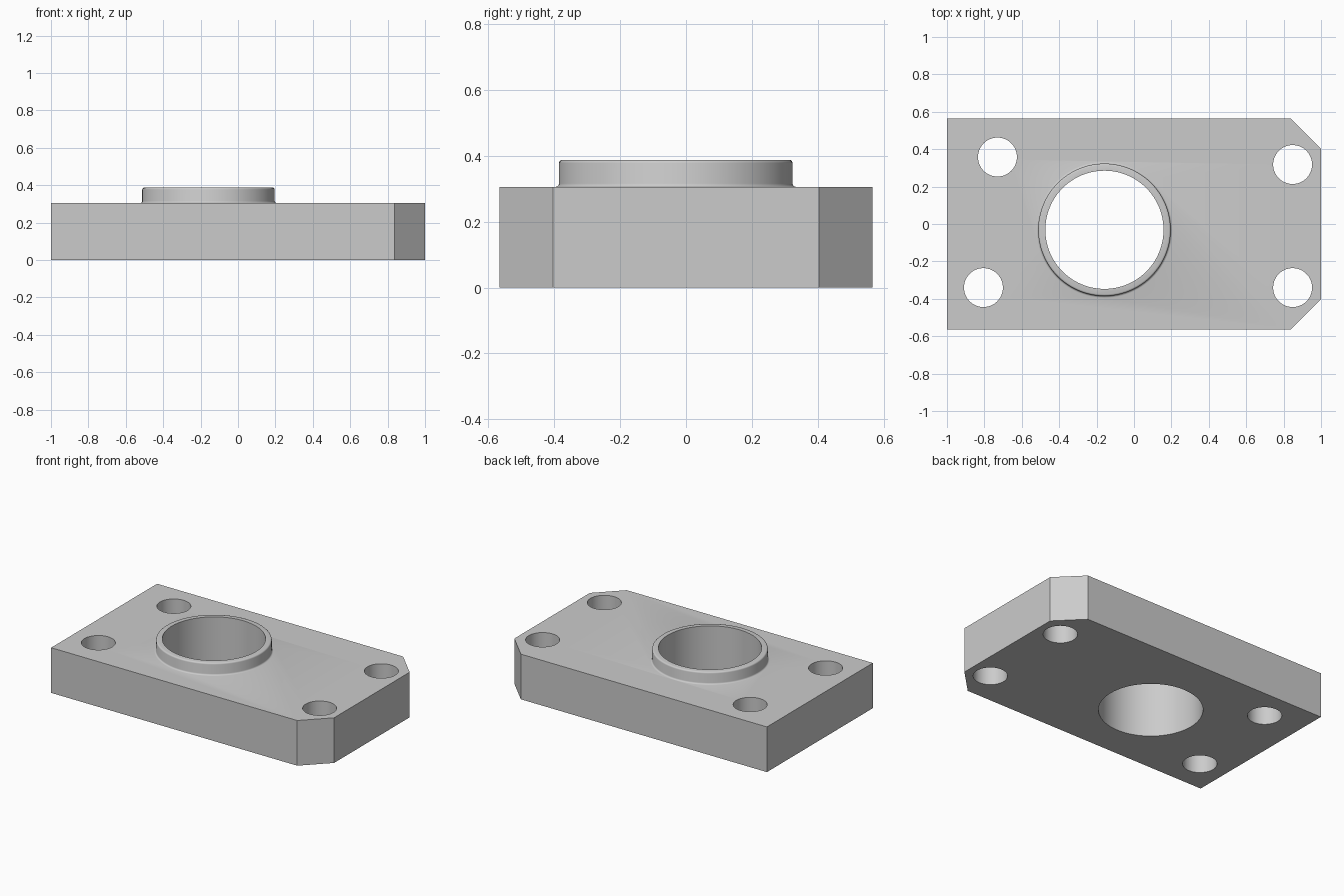
import bpy
import bmesh
from math import cos, sin, pi, radians

cube = bpy.data.objects.get("Cube")
if cube:
    bpy.data.objects.remove(cube, do_unlink=True)

LENGTH, DEPTH, THICK, TOP = 1.0, 0.565, 0.305, 0.387   # half length, half depth, heights
CORNER = 0.162
BORE = (-0.158, -0.031)
SEGMENTS = 96

grey = bpy.data.materials.new("grey metal")
grey.use_nodes = True
colour = (0.6, 0.6, 0.6, 1)
grey.diffuse_color = colour
grey.node_tree.nodes["Principled BSDF"].inputs["Base Color"].default_value = colour


def make_object(name, bm):
    bmesh.ops.recalc_face_normals(bm, faces=bm.faces)
    mesh = bpy.data.meshes.new(name)
    bm.to_mesh(mesh)
    bm.free()
    mesh.materials.append(grey)
    obj = bpy.data.objects.new(name, mesh)
    bpy.context.collection.objects.link(obj)
    return obj


def stack(name, rings):
    """Closed solid from a list of equal-length point rings, bottom to top."""
    bm = bmesh.new()
    loops = [[bm.verts.new(p) for p in ring] for ring in rings]
    n = len(loops[0])
    bm.faces.new(loops[0][::-1])
    bm.faces.new(loops[-1])
    for low, high in zip(loops, loops[1:]):
        for i in range(n):
            j = (i + 1) % n
            bm.faces.new((low[i], low[j], high[j], high[i]))
    return make_object(name, bm)


def turned(name, centre, profile, segments=SEGMENTS):
    """Round solid from (radius, height) pairs."""
    angles = [2 * pi * i / segments for i in range(segments)]
    return stack(name, [[(centre[0] + r * cos(a), centre[1] + r * sin(a), z)
                         for a in angles] for r, z in profile])


def combine(target, tool, operation):
    mod = target.modifiers.new(tool.name, "BOOLEAN")
    mod.operation = operation
    mod.solver = "EXACT"
    mod.object = tool
    bpy.ops.object.select_all(action="DESELECT")
    bpy.context.view_layer.objects.active = target
    target.select_set(True)
    bpy.ops.object.modifier_apply(modifier=mod.name)
    bpy.data.objects.remove(tool, do_unlink=True)


# Plate with two clipped corners on the +x end
outline = [(-LENGTH, -DEPTH), (LENGTH - CORNER, -DEPTH), (LENGTH, CORNER - DEPTH),
           (LENGTH, DEPTH - CORNER), (LENGTH - CORNER, DEPTH), (-LENGTH, DEPTH)]
plate = stack("flange_plate", [[(x, y, z) for x, y in outline] for z in (0, THICK)])

# Raised collar with a small base fillet and a softened rim
R, F = 0.354, 0.01
fillet = [(R + F * (1 - sin(a)), THICK + F * (1 - cos(a)))
          for a in (radians(d) for d in (0, 30, 60, 90))]
rim = [(R - F * (1 - cos(a)), TOP - F * (1 - sin(a)))
       for a in (radians(d) for d in (0, 30, 60, 90))]
collar = turned("collar", BORE, [(R + F, THICK - 0.1)] + fillet + rim)
combine(plate, collar, "UNION")

# Main bore and four bolt holes
holes = [(BORE, 0.316), ((-0.73, 0.358), 0.104), ((-0.805, -0.34), 0.104),
         ((0.848, 0.318), 0.104), ((0.848, -0.34), 0.104)]
for centre, radius in holes:
    cutter = turned("hole_cutter", centre, [(radius, -0.1), (radius, 0.6)])
    combine(plate, cutter, "DIFFERENCE")

bpy.ops.object.shade_smooth_by_angle(angle=radians(35))
